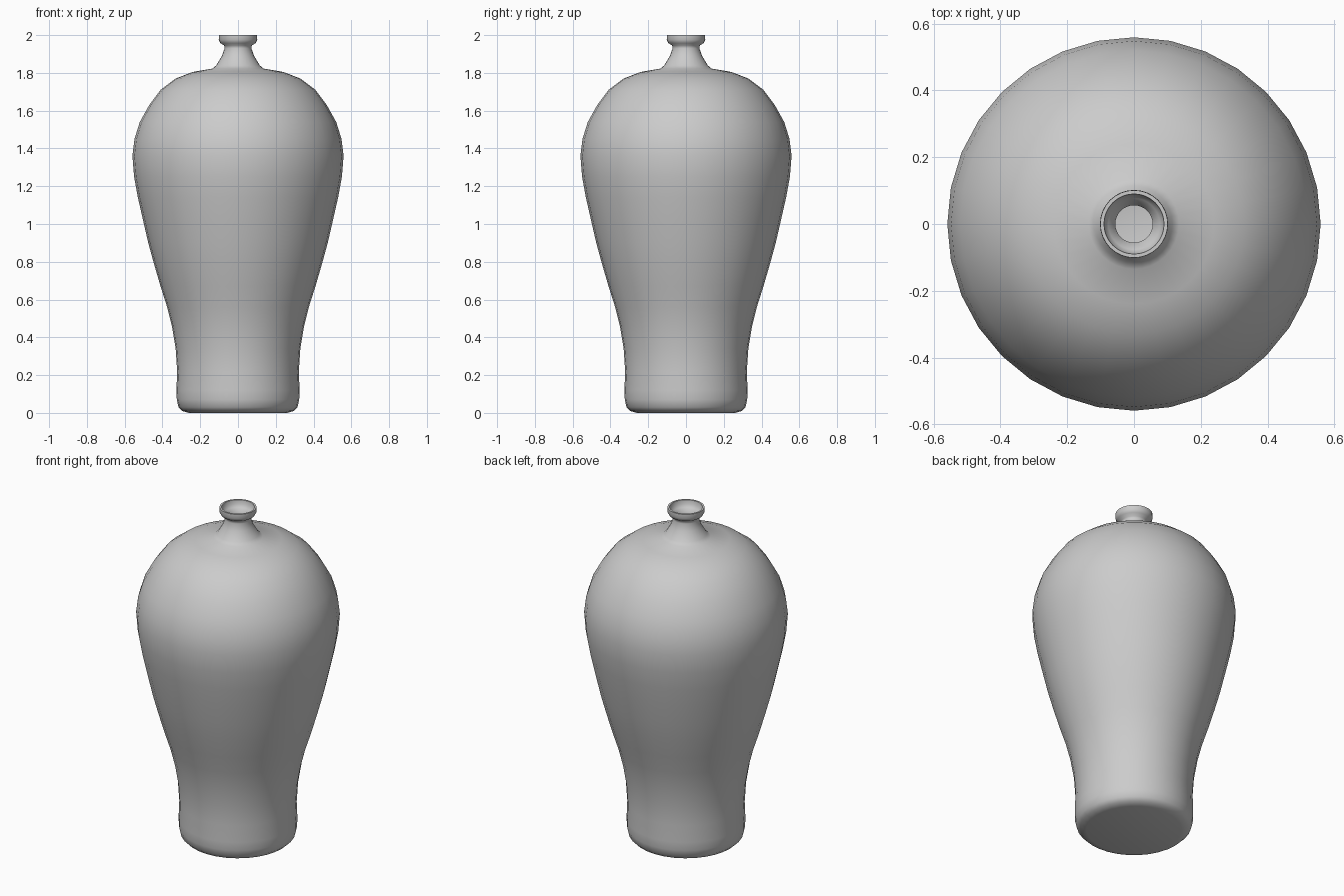
import bpy, bmesh, math

cube = bpy.data.objects.get("Cube")
if cube:
    bpy.data.objects.remove(cube, do_unlink=True)

SEGMENTS = 32

# Glaze
glaze = bpy.data.materials.new("grey_glaze")
glaze.use_nodes = True
grey = (0.6, 0.6, 0.6, 1)
glaze.diffuse_color = grey
glaze.node_tree.nodes["Principled BSDF"].inputs["Base Color"].default_value = grey

# Outer profile (radius, height): foot, body, shoulder, neck, lip
outer = [
    (0, 0), (0.26, 0), (0.295, 0.01), (0.315, 0.03), (0.324, 0.07), (0.326, 0.12),
    (0.322, 0.22), (0.33, 0.34), (0.35, 0.46), (0.375, 0.56), (0.41, 0.67),
    (0.445, 0.79), (0.475, 0.9), (0.505, 1.03), (0.53, 1.14), (0.55, 1.25),
    (0.559, 1.36), (0.548, 1.45), (0.52, 1.54), (0.47, 1.63), (0.41, 1.71),
    (0.33, 1.77), (0.24, 1.805), (0.135, 1.823), (0.115, 1.84), (0.085, 1.89),
    (0.071, 1.93), (0.073, 1.945), (0.093, 1.957), (0.102, 1.975), (0.101, 2.0),
]
# Inner wall: lip bowl, throat, hollow body, floor
inner = [
    (0.09, 2.0), (0.088, 1.975), (0.077, 1.96), (0.056, 1.94), (0.056, 1.92),
    (0.07, 1.885), (0.1, 1.825), (0.13, 1.808), (0.31, 1.755), (0.45, 1.62),
    (0.535, 1.42), (0.54, 1.3), (0.49, 1.03), (0.36, 0.56), (0.307, 0.22),
    (0.307, 0.07), (0.27, 0.02), (0, 0.02),
]


def lathe(name, profile, material):
    """Spin a profile about the z axis into one smooth surface."""
    bm = bmesh.new()
    verts = [bm.verts.new((r, 0, z)) for r, z in profile]
    edges = [bm.edges.new(pair) for pair in zip(verts, verts[1:])]
    bmesh.ops.spin(bm, geom=verts + edges, axis=(0, 0, 1), cent=(0, 0, 0),
                   angle=math.tau, steps=SEGMENTS, use_duplicate=False)
    bmesh.ops.remove_doubles(bm, verts=bm.verts[:], dist=0.0005)
    bmesh.ops.recalc_face_normals(bm, faces=bm.faces[:])
    mesh = bpy.data.meshes.new(name)
    bm.to_mesh(mesh)
    bm.free()
    mesh.materials.append(material)
    obj = bpy.data.objects.new(name, mesh)
    bpy.context.collection.objects.link(obj)
    bpy.ops.object.select_all(action="DESELECT")
    obj.select_set(True)
    bpy.context.view_layer.objects.active = obj
    bpy.ops.object.shade_smooth_by_angle(angle=math.radians(60))
    return obj


lathe("vase", outer + inner, glaze)
